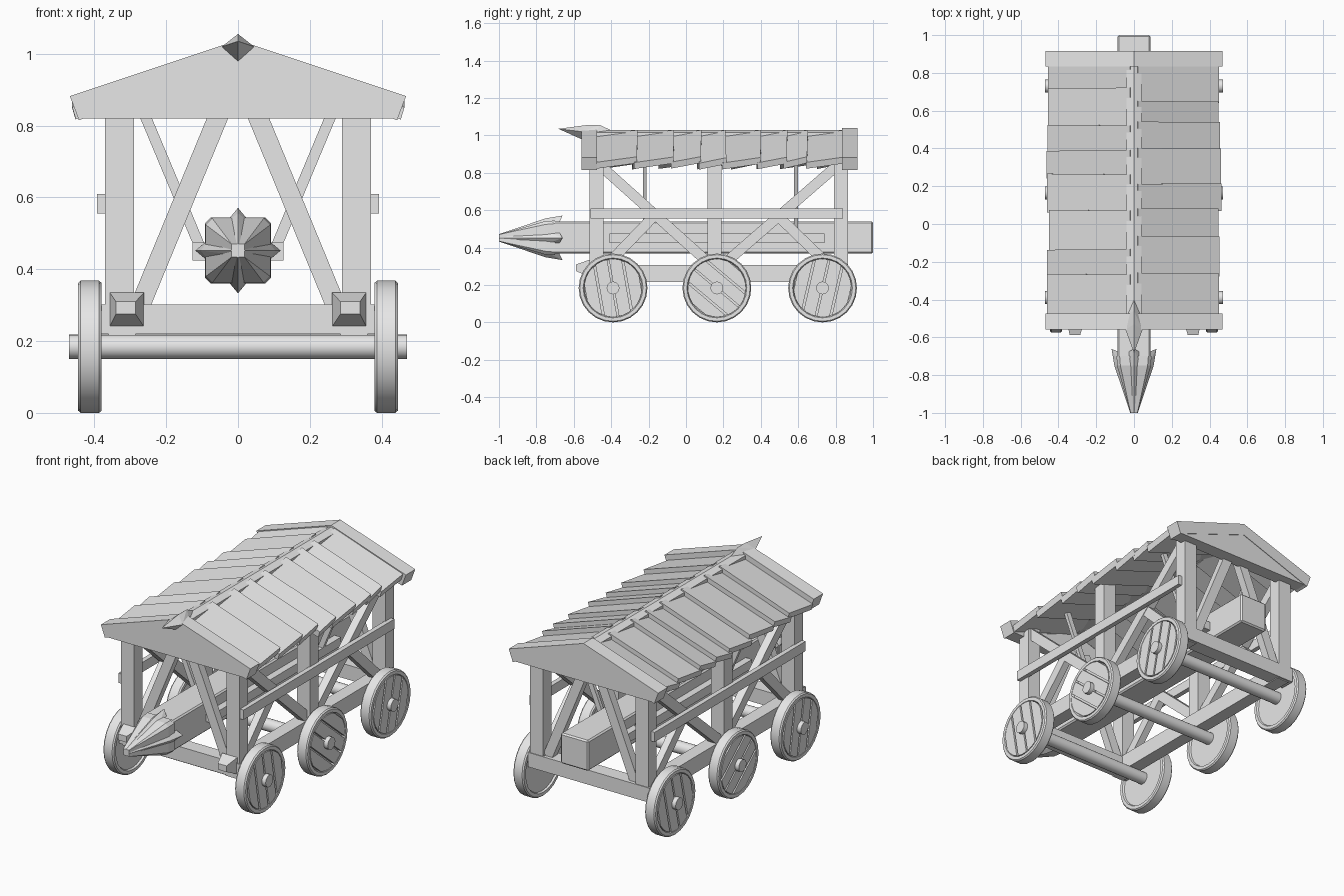
import bpy, bmesh, math, random
from mathutils import Vector, Matrix

if "Cube" in bpy.data.objects:
    bpy.data.objects.remove(bpy.data.objects["Cube"])

random.seed(4)
grey = bpy.data.materials.new("plain_grey")
grey.diffuse_color = (0.8, 0.8, 0.8, 1)
grey.use_nodes = True
grey.node_tree.nodes["Principled BSDF"].inputs["Base Color"].default_value = grey.diffuse_color


def finish(name, bm, smooth=False):
    bmesh.ops.recalc_face_normals(bm, faces=bm.faces[:])
    me = bpy.data.meshes.new(name)
    bm.to_mesh(me)
    bm.free()
    me.materials.append(grey)
    ob = bpy.data.objects.new(name, me)
    bpy.context.collection.objects.link(ob)
    if smooth:
        bpy.ops.object.select_all(action='DESELECT')
        ob.select_set(True)
        bpy.context.view_layer.objects.active = ob
        bpy.ops.object.shade_smooth_by_angle(angle=math.radians(35))
    return ob


def box(name, x, y, z):
    """Box from (min, max) pairs."""
    bm = bmesh.new()
    bmesh.ops.create_cube(bm, size=1)
    for v in bm.verts:
        v.co = [(a + b) / 2 + c * (b - a) for c, (a, b) in zip(v.co, (x, y, z))]
    return finish(name, bm)


def beam(name, p, q, width, depth, face):
    """Bar from p to q; depth is measured along the face direction."""
    p, q = Vector(p), Vector(q)
    d = (q - p).normalized()
    n = Vector(face)
    s = d.cross(n)
    bm = bmesh.new()
    bmesh.ops.create_cube(bm, size=1)
    for v in bm.verts:
        c = v.co.copy()
        v.co = (p + q) / 2 + d * c.x * (q - p).length + s * c.y * width + n * c.z * depth
    return finish(name, bm)


def hull(name, points):
    bm = bmesh.new()
    for p in points:
        bm.verts.new(p)
    r = bmesh.ops.convex_hull(bm, input=bm.verts[:])
    bmesh.ops.delete(bm, geom=[g for g in r["geom_interior"] if isinstance(g, bmesh.types.BMVert)],
                     context='VERTS')
    return finish(name, bm)


def prism(name, outline, y0, y1):
    """Extrude an x-z outline along y."""
    bm = bmesh.new()
    f = bm.faces.new([bm.verts.new((x, y0, z)) for x, z in outline])
    r = bmesh.ops.extrude_face_region(bm, geom=[f])
    for v in r["geom"]:
        if isinstance(v, bmesh.types.BMVert):
            v.co.y = y1
    return finish(name, bm)


def lathe(name, profile, y, z, seg, sx=1):
    """Turn an (x, radius) profile about a line along x."""
    bm = bmesh.new()
    rings = []
    for x, r in profile:
        n = 1 if r == 0 else seg
        rings.append([bm.verts.new((sx * x, y + r * math.cos(math.tau * i / seg),
                                    z + r * math.sin(math.tau * i / seg))) for i in range(n)])
    for a, b in zip(rings, rings[1:]):
        for i in range(seg):
            j = (i + 1) % seg
            quad = [a[i % len(a)], a[j % len(a)], b[j % len(b)], b[i % len(b)]]
            bm.faces.new(list(dict.fromkeys(quad)))
    return finish(name, bm, True)


# Wheels with slatted outer faces, on three axles
WHEEL = [(.39, 0), (.39, .155), (.38, .16), (.38, .178), (.387, .184), (.438, .184),
         (.445, .178), (.445, .16), (.43, .153), (.425, 0)]
R, WZ = .155, .184
for y, tilt in ((-.39, 100), (.165, 140), (.73, 77)):
    lathe("axle", [(-.47, 0), (-.47, .034), (.47, .034), (.47, 0)], y, WZ, 20)
    for s in (1, -1):
        lathe("wheel", WHEEL, y, WZ, 24, s)
        rot = Matrix.Rotation(math.radians(tilt), 2)
        for u in (-.115, -.038, .038, .115):
            pts = []
            for end in (1, -1):
                for k in range(5):
                    w = u + end * (-.033 + .066 * k / 4)
                    pts.append(rot @ Vector((end * math.sqrt(max(R * R - w * w, 0)), w)))
            hull("wheel_slat", [(s * x, y + p.x, WZ + p.y) for p in pts for x in (.42, .446)])

# Chassis, posts and front and back frames
for y in (-.478, .828):
    box("cross_beam", (-.38, .38), (y - .042, y + .042), (.22, .302))
for s in (1, -1):
    sx = lambda a, b: (min(s * a, s * b), max(s * a, s * b))
    box("side_beam", sx(.285, .36), (-.52, .86), (.215, .307))
    for y in (-.478, .152, .828):
        box("post", sx(.29, .37), (y - .038, y + .038), (.25, .88))
    box("side_rail", sx(.365, .392), (-.51, .84), (.555, .61))
    for y in (-.478, .828):
        beam("end_brace", (s * .045, y, .85), (s * .28, y, .28), .055, .045, (0, 1, 0))
    # Crossing braces in both side bays
    X = s * .33
    beam("long_side_brace", (X, -.46, .84), (X, .13, .31), .055, .045, (1, 0, 0))
    beam("long_side_brace", (X, .81, .84), (X, .20, .31), .055, .045, (1, 0, 0))
    beam("short_side_brace", (X, -.43, .30), (X, -.17, .57), .055, .04, (1, 0, 0))
    beam("short_side_brace", (X, .77, .30), (X, .49, .57), .055, .04, (1, 0, 0))
    # Blunt spikes on the chassis front
    hull("chassis_spike", [(s * x, -.515, z) for x in (.262, .357) for z in (.24, .335)]
         + [(s * x, -.588, z) for x in (.285, .34) for z in (.275, .31)])
    # Ram runners and hangers
    box("ram_runner", sx(.08, .127), (-.41, .74), (.425, .475))
    for y in (-.22, .588):
        beam("ram_hanger", (s * .285, y, .89), (s * .105, y, .46), .03, .02, (0, 1, 0))

# Ram beam with softened long edges
ram = box("ram_beam", (-.087, .087), (-.72, 1), (.367, .54))
bev = ram.modifiers.new("edges", 'BEVEL')
bev.width, bev.segments = .008, 1

# Ram head: blunt core with four fins
RZ = .452
core = []
for y, r, c in ((-1, .018, .018), (-.75, .09, .072), (-.7, .092, .076)):
    core += [(a * p, y, RZ + b * q) for a in (1, -1) for b in (1, -1) for p, q in ((r, c), (c, r))]
hull("ram_head", core)
for k in range(4):
    turn = Matrix.Rotation(k * math.pi / 2, 3, 'Y')
    pts = [(0, -1, .02), (0, -.75, .104), (0, -.66, .119)]
    for w in (1, -1):
        pts += [(w * .012, -1, .012), (w * .036, -.75, .075), (w * .034, -.68, .078)]
    hull("ram_fin", [turn @ Vector(p) + Vector((0, 0, RZ)) for p in pts])

# Gable ends: sloping boards and a filled triangle
for y0, y1 in ((-.558, -.475), (.833, .917)):
    prism("gable_board", [(0, .97), (.443, .815), (.468, .882), (0, 1.038), (-.468, .882),
                          (-.443, .815)], y0, y1)
    prism("gable_panel", [(-.44, .82), (.44, .82), (0, .972)], y0 + .003, y1 - .003)

# Ridge beam with a front spike
prism("ridge_beam", [(-.04, .975), (.04, .975), (.04, 1.015), (0, 1.028), (-.04, 1.015)], -.5, .86)
hull("ridge_spike", [(0, -.683, 1.035), (-.045, -.56, 1.02), (.045, -.56, 1.02), (0, -.555, .978),
                     (0, -.53, 1.055), (0, -.46, 1.055), (0, -.385, 1.02),
                     (-.035, -.48, 1.015), (.035, -.48, 1.015)])

# Overlapping roof planks
EDGES = {1: (-.475, -.27, -.075, .07, .2, .39, .53, .64, .84),
         -1: (-.475, -.28, -.145, .06, .25, .38, .51, .71, .84)}
for s, edges in EDGES.items():
    for a, b in zip(edges, edges[1:]):
        end = random.uniform(.445, .465)
        skew = random.uniform(-.006, .006)
        pts = []
        for x in (.02, end):
            for y, lift in ((a - .004, -.014), (b + .012, .016)):
                top = 1.02 - .335 * x + lift
                dy = skew * (x > .1)
                pts += [(s * x, y + dy, top), (s * (x - .01), y + dy, top - .034)]
        hull("roof_plank", pts)
